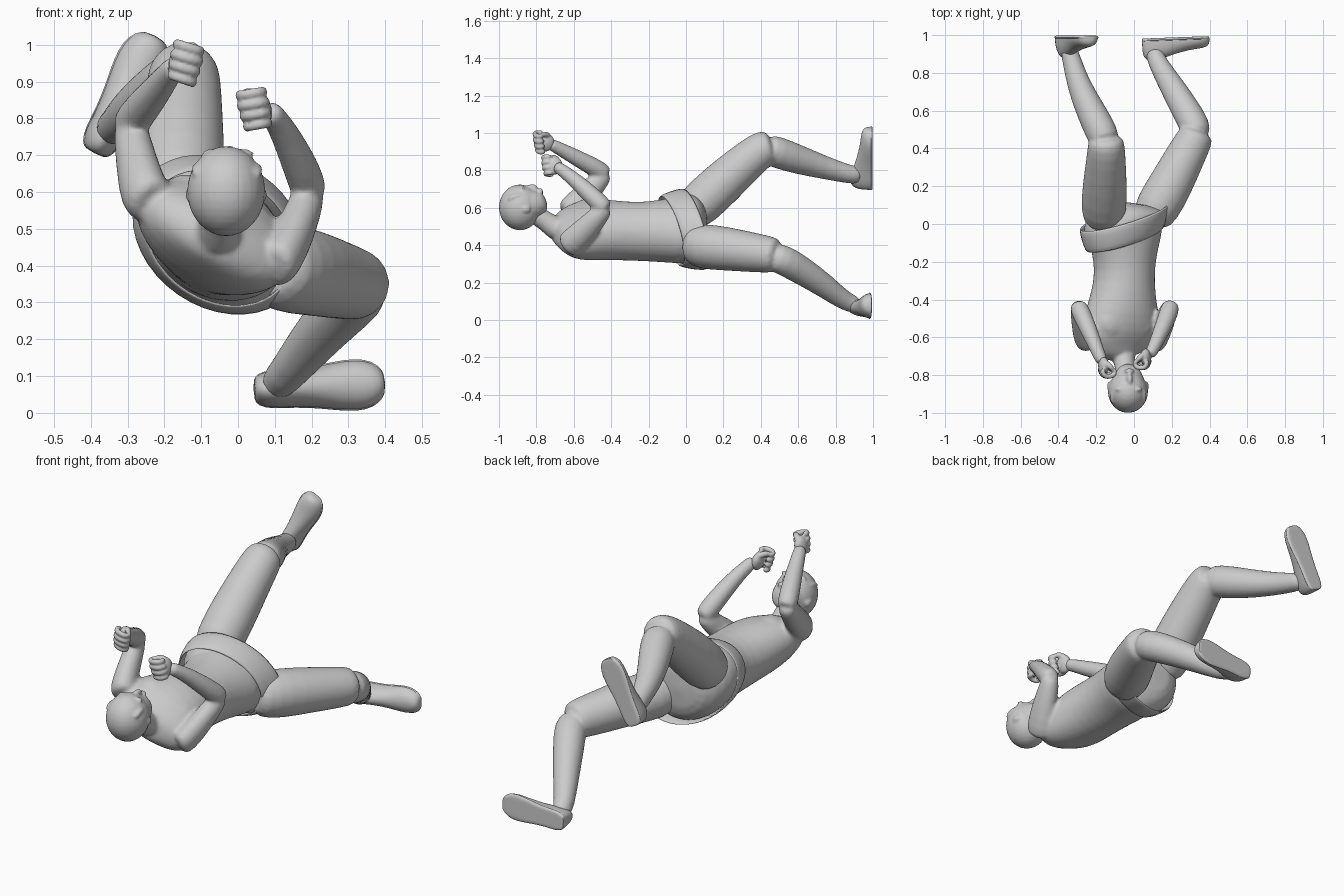
import bpy, bmesh, math
from mathutils import Vector as V


def finish(name, bm, sub=1, thick=0, angle=50):
    bmesh.ops.recalc_face_normals(bm, faces=bm.faces)
    me = bpy.data.meshes.new(name)
    bm.to_mesh(me)
    bm.free()
    ob = bpy.data.objects.new(name, me)
    bpy.context.collection.objects.link(ob)
    bpy.ops.object.select_all(action='DESELECT')
    bpy.context.view_layer.objects.active = ob
    ob.select_set(True)
    bpy.ops.object.shade_smooth_by_angle(angle=math.radians(angle))
    if thick:
        ob.modifiers.new("thickness", 'SOLIDIFY').thickness = thick
    if sub:
        m = ob.modifiers.new("smooth", 'SUBSURF')
        m.levels = m.render_levels = sub
    return ob


def loft(name, rings, ref=(1, 0, -0.4), n=16, flat=None, caps=True, shear=None, **kw):
    """Elliptical rings (x, y, z, half_width[, half_depth]) joined along a path."""
    bm = bmesh.new()
    pts = [V(r[:3]) for r in rings]
    loops = []
    for i, r in enumerate(rings):
        t = (pts[min(i + 1, len(pts) - 1)] - pts[max(i - 1, 0)]).normalized()
        u = V(ref)
        u = (u - t * u.dot(t)).normalized()
        v = t.cross(u)
        a, b = r[3], r[-1]
        loop = []
        for k in range(n):
            w = 2 * math.pi * k / n
            s = math.sin(w)
            if flat is not None:
                s = max(s, flat)
            p = pts[i] + u * a * math.cos(w) + v * b * s
            if shear:
                p.y += shear(p)
            loop.append(bm.verts.new(p))
        loops.append(loop)
    for a, b in zip(loops, loops[1:]):
        for k in range(n):
            bm.faces.new((a[k], a[(k + 1) % n], b[(k + 1) % n], b[k]))
    if caps:
        bm.faces.new(loops[0])
        bm.faces.new(loops[-1])
    return finish(name, bm, **kw)


def blob(name, c, size, rot=(0, 0, 0), n=20):
    bm = bmesh.new()
    bmesh.ops.create_uvsphere(bm, u_segments=n, v_segments=n // 2 + 2, radius=1)
    ob = finish(name, bm, sub=0)
    ob.location, ob.scale, ob.rotation_euler = c, size, rot
    return ob


def fuse(name, parts, voxel, rounds):
    """Melt overlapping parts into one smooth skin."""
    bpy.ops.object.select_all(action='DESELECT')
    for p in parts:
        p.select_set(True)
    bpy.context.view_layer.objects.active = parts[0]
    bpy.ops.object.convert(target='MESH')
    bpy.ops.object.transform_apply(location=True, rotation=True, scale=True)
    bpy.ops.object.join()
    ob = bpy.context.object
    ob.name = name
    m = ob.modifiers.new("skin", 'REMESH')
    m.mode, m.voxel_size, m.use_smooth_shade = 'VOXEL', voxel, True
    m = ob.modifiers.new("soften", 'SMOOTH')
    m.factor, m.iterations = .5, rounds
    return ob


# Slant of the hips across the body
def slant(p):
    return .25 * (p.x + .05) - .13 * (p.z - .48)


HIP = (.82, 0, -.57)

# Torso: neck base down to the hips, rolled to one side
body = [
    loft("torso", [(-.057, -.715, .485, .06, .055), (-.065, -.69, .482, .13, .075),
                   (-.07, -.64, .478, .22, .10), (-.07, -.57, .478, .232, .138),
                   (-.062, -.47, .483, .208, .154), (-.055, -.36, .478, .174, .157),
                   (-.05, -.25, .472, .16, .158), (-.05, -.14, .475, .18, .165),
                   (-.05, -.05, .48, .21, .172), (-.05, .03, .48, .215, .17)],
         ref=(.89, 0, -.46), n=20),
    loft("pelvis", [(-.05, -.1, .475, .2, .158), (-.05, -.03, .48, .226, .18), (-.05, .03, .48, .24, .188),
                    (-.045, .07, .475, .215, .172), (-.03, .11, .47, .13, .11)],
         ref=HIP, n=20, shear=slant),
    loft("neck", [(-.057, -.67, .475, .075), (-.053, -.72, .505, .058),
                  (-.045, -.78, .55, .053), (-.04, -.84, .58, .055)], n=14),
    blob("left_chest", (.025, -.52, .53), (.09, .085, .045), (0, .45, 0)),
    blob("right_chest", (-.10, -.52, .592), (.09, .085, .045), (0, .45, 0))]

# Arms: upper arm and forearm of each side
arms = {
    "left": ([(.09, -.645, .39, .06, .07), (.115, -.61, .41, .062, .08), (.155, -.53, .49, .056, .07),
              (.188, -.445, .58, .049, .052), (.198, -.425, .605, .036)],
             [(.2, -.42, .588, .036), (.193, -.44, .605, .051), (.174, -.50, .66, .051),
              (.13, -.60, .755, .041), (.095, -.675, .81, .033), (.08, -.7, .825, .033)]),
    "right": ([(-.23, -.645, .565, .062, .07), (-.255, -.61, .59, .068, .08), (-.275, -.53, .675, .056, .068),
               (-.291, -.445, .765, .049, .052), (-.297, -.425, .79, .036)],
              [(-.297, -.42, .772, .036), (-.294, -.44, .785, .051), (-.266, -.50, .822, .051),
               (-.21, -.63, .89, .041), (-.178, -.71, .935, .033), (-.165, -.735, .94, .033)])}
for side, limbs in arms.items():
    for part, rings in zip(("upper_arm", "forearm"), limbs):
        body.append(loft(f"{side}_{part}", rings))
fuse("body", body, .01, 5)

# Loose hip band
loft("hip_band", [(-.05, -.085, .475, .222, .178), (-.05, -.03, .48, .243, .195),
                  (-.05, .045, .485, .262, .206)],
     ref=HIP, n=20, caps=False, shear=slant, thick=.012)

# Head
head = [
    blob("cranium", (-.032, -.888, .602), (.106, .112, .122), n=28),
    loft("jaw", [(-.032, -.90, .615, .098, .106), (-.03, -.83, .615, .092, .094),
                 (-.028, -.785, .625, .07, .072), (-.027, -.745, .64, .042, .046)],
         ref=(1, 0, -.1)),
    loft("nose", [(-.025, -.87, .7, .01, .012), (-.024, -.835, .71, .014, .018),
                  (-.024, -.812, .71, .019, .024), (-.024, -.798, .69, .014, .014)], n=10),
    blob("lips", (-.025, -.778, .688), (.026, .014, .016))]
for s in (1, -1):
    head.append(blob("ear", (-.032 + s * .098, -.86, .592), (.012, .028, .02)))
    head.append(blob("brow", (-.028 + s * .04, -.875, .703), (.032, .012, .015)))
    for k in range(3):
        x, z = -.03 + s * (.015 + .03 * k), .714 - .02 * k
        head.append(loft("hair", [(x, -.955, z - .034, .022, .014), (x + s * .006, -.91, z - .005, .02, .016),
                                  (x + s * .01, -.875, z - .008, .006, .008)], n=8))
fuse("head", head, .007, 3)


# Fists: a palm, four curled fingers and a thumb
def fist(side, cx, cy, cz, s, tilt):
    parts = [blob("palm", (cx + s * .018, cy + .01, cz), (.028, .046, .05), (0, -s * .2, 0))]
    curl = [(.03, .0), (.034, -.028), (.02, -.046), (-.01, -.046),
            (-.034, -.036), (-.038, -.012), (-.012, -.004)]
    for k in range(4):
        z = (k - 1.5) * .028
        g = (.85, .95, 1, .95)[k]
        parts.append(loft("finger", [(cx + s * (x * g - .2 * z), cy + y * g - .1 * z, cz + z + tilt * x * s, .0155)
                                     for x, y in curl], ref=(0, 0, 1), n=8))
    parts.append(loft("thumb", [(cx + s * .02, cy + .03, cz + .025, .02),
                                (cx - s * .012, cy + .014, cz + .046, .017),
                                (cx - s * .034, cy - .016, cz + .042, .014)], ref=(0, 0, 1), n=8))
    fuse(side + "_fist", parts, .005, 2)


fist("left", .045, -.715, .825, 1, .15)
fist("right", -.143, -.76, .95, -1, -.3)

# Legs: wide thighs running into slimmer shins
legs = {
    "left": ([(.075, .0, .405, .10), (.125, .09, .393, .124), (.19, .2, .383, .12),
              (.282, .38, .358, .106), (.323, .455, .348, .098), (.338, .497, .343, .088)],
             [(.335, .45, .345, .075), (.325, .52, .322, .083), (.27, .61, .27, .078),
              (.195, .74, .185, .066), (.12, .86, .09, .05), (.1, .93, .075, .048)]),
    "right": ([(-.16, .0, .55, .10), (-.16, .07, .615, .124), (-.155, .2, .738, .12),
               (-.147, .36, .88, .104), (-.147, .42, .92, .099), (-.15, .465, .93, .088)],
              [(-.148, .42, .915, .08), (-.168, .48, .9, .087), (-.23, .6, .857, .08),
               (-.295, .74, .815, .063), (-.33, .87, .778, .05), (-.35, .94, .77, .048)])}
for side, limbs in legs.items():
    fuse(side + "_leg", [loft("limb", r, n=18) for r in limbs], .01, 4)


# Shoes: flat soles facing +y
def shoe(side, heel, toe):
    heel, toe = V(heel), V(toe)
    ref = V((0, -1, 0)).cross(toe - heel)
    shape = [(0, .025, .07), (.03, .042, .1), (.14, .052, .12), (.3, .05, .1), (.5, .056, .076),
             (.7, .068, .06), (.85, .067, .054), (.95, .05, .048), (1, .025, .03)]
    loft(side + "_shoe", [(*heel.lerp(toe, t), w, h) for t, w, h in shape],
         ref=ref, n=20, flat=-.02)
    loft(side + "_sole", [(*heel.lerp(toe, t), w * 1.06, .016) for t, w, h in shape],
         ref=ref, n=20, flat=-.6)


shoe("left", (.042, .972, .062), (.4, .985, .08))
shoe("right", (-.39, .988, .705), (-.225, .988, 1.025))
